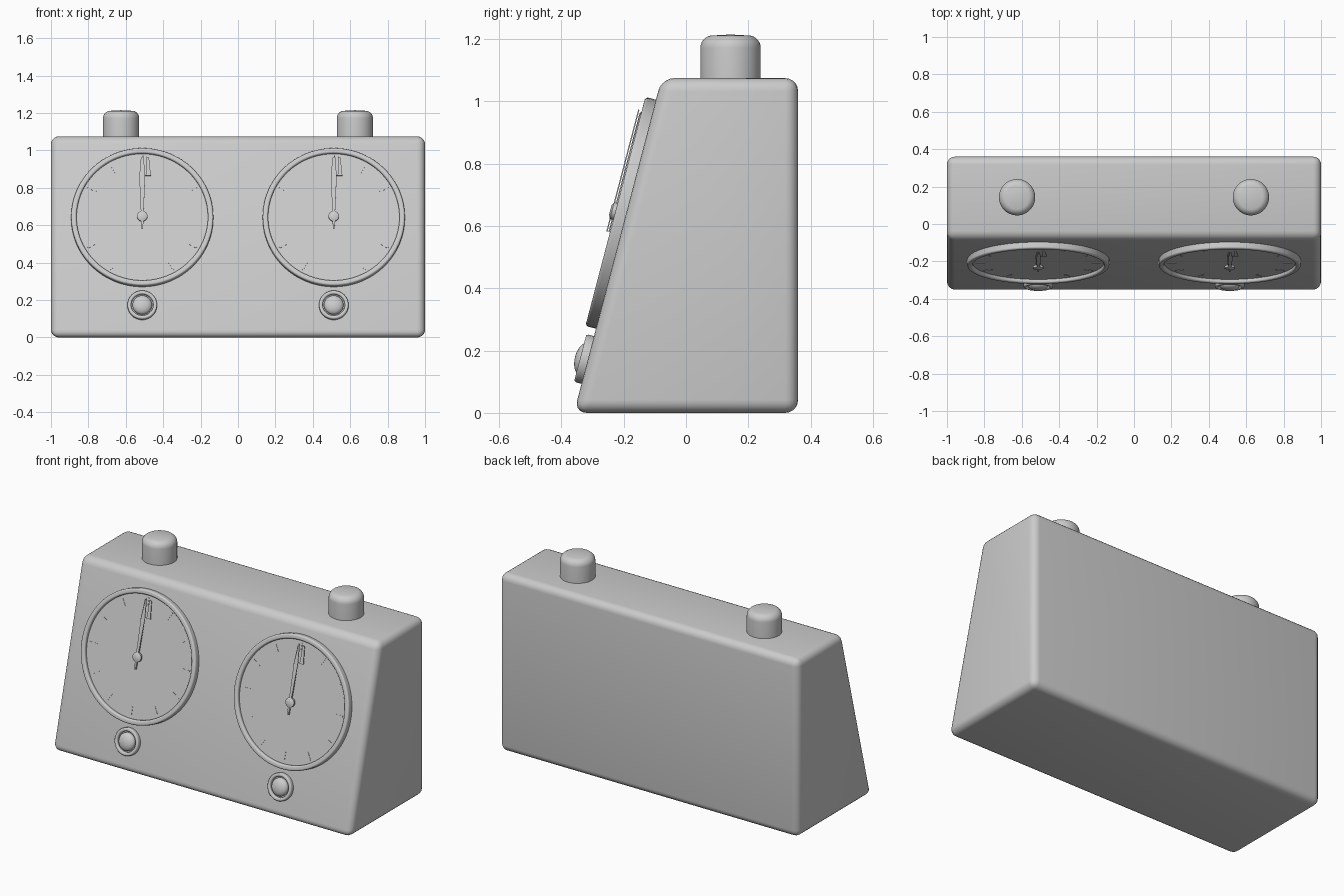
import bpy, bmesh, math
from mathutils import Matrix, Vector

cube = bpy.data.objects.get("Cube")
if cube:
    bpy.data.objects.remove(cube, do_unlink=True)

grey = bpy.data.materials.new("light grey")
grey.use_nodes = True
grey.diffuse_color = (0.6, 0.6, 0.6, 1)
grey.node_tree.nodes["Principled BSDF"].inputs["Base Color"].default_value = (0.6, 0.6, 0.6, 1)

SLOPE = 0.262                     # forward lean of the front face
TILT = math.pi / 2 - math.atan(SLOPE)


def front_y(z):
    return -0.36 + SLOPE * z


def on_front(x, z):
    """Frame on the front face: local z points out, local y up the slope."""
    return Matrix.Translation((x, front_y(z), z)) @ Matrix.Rotation(TILT, 4, 'X')


def finish(name, bm, matrix=Matrix()):
    bmesh.ops.recalc_face_normals(bm, faces=bm.faces)
    mesh = bpy.data.meshes.new(name)
    bm.to_mesh(mesh)
    bm.free()
    mesh.materials.append(grey)
    ob = bpy.data.objects.new(name, mesh)
    bpy.context.collection.objects.link(ob)
    ob.matrix_world = matrix
    bpy.ops.object.select_all(action='DESELECT')
    ob.select_set(True)
    bpy.context.view_layer.objects.active = ob
    bpy.ops.object.shade_smooth_by_angle(angle=math.radians(35))
    return ob


def prism(bm, points, z0, z1):
    """Extrude a flat outline between two heights."""
    face = bm.faces.new([bm.verts.new((x, y, z0)) for x, y in points])
    new = bmesh.ops.extrude_face_region(bm, geom=[face])["geom"]
    verts = [g for g in new if isinstance(g, bmesh.types.BMVert)]
    bmesh.ops.translate(bm, vec=(0, 0, z1 - z0), verts=verts)


def lathe(name, profile, matrix, steps=64):
    """Turn a radius/height profile about local z."""
    bm = bmesh.new()
    verts = [bm.verts.new((r, 0, h)) for r, h in profile]
    edges = [bm.edges.new(pair) for pair in zip(verts, verts[1:])]
    bmesh.ops.spin(bm, geom=verts + edges, cent=(0, 0, 0), axis=(0, 0, 1),
                   angle=math.tau, steps=steps, use_merge=True)
    bmesh.ops.remove_doubles(bm, verts=bm.verts, dist=1e-5)
    return finish(name, bm, matrix)


def arc(cr, ch, radius, start, end, n=6):
    angles = [math.radians(start + (end - start) * i / n) for i in range(n + 1)]
    return [(cr + radius * math.cos(a), ch + radius * math.sin(a)) for a in angles]


# Wedge-shaped case with rounded edges
bm = bmesh.new()
prism(bm, [(0.36, 0), (0.36, 1.075), (front_y(1.075), 1.075), (front_y(0), 0)], -1, 1)
bmesh.ops.bevel(bm, geom=bm.edges[:], offset=0.042, segments=5, profile=0.5, affect='EDGES')
# profile (y, z) extruded along x
bmesh.ops.transform(bm, verts=bm.verts,
                    matrix=Matrix(((0, 0, 1, 0), (1, 0, 0, 0), (0, 1, 0, 0), (0, 0, 0, 1))))
finish("case", bm)

for side, s in (("right", -1), ("left", 1)):
    dial = on_front(s * 0.512, 0.638)

    # Round bezel and dial plate
    lathe(side + "_bezel",
          [(0.38, -0.01)] + arc(0.37, 0.025, 0.01, 0, 90) + arc(0.361, 0.025, 0.01, 90, 180)
          + [(0.351, 0.01)], dial, 96)
    lathe(side + "_dial", [(0.356, -0.005), (0.356, 0.015), (0, 0.015)], dial, 96)

    # Hour marks
    bm = bmesh.new()
    for i in range(12):
        turn = Matrix.Rotation(math.tau * i / 12, 2)
        outline = [(-0.004, 0.285), (0.004, 0.285), (0.004, 0.335), (-0.004, 0.335)]
        prism(bm, [turn @ Vector(p) for p in outline], 0.014, 0.017)
    finish(side + "_hour_marks", bm, dial)

    # Two tapered hands, one just behind the other
    for name, lean, length, h in (("minute_hand", -0.012, 0.335, 0.043),
                                  ("hour_hand", 0.012, 0.325, 0.036)):
        bm = bmesh.new()
        prism(bm, [(-0.004, -0.07), (0.004, -0.07), (0.007, 0.02), (0.013, 0.22),
                   (0.003, length), (-0.003, length), (-0.013, 0.22), (-0.007, 0.02)],
              h, h + 0.004)
        finish(side + "_" + name, bm, dial @ Matrix.Rotation(lean, 4, 'Z'))

    # Hanging flag beside the hand tip
    bm = bmesh.new()
    prism(bm, [(0.014, 0.225), (0.046, 0.225), (0.036, 0.325), (0.022, 0.33), (0.022, 0.235)],
          0.034, 0.038)
    finish(side + "_flag", bm, dial)

    # Hub pin
    lathe(side + "_hub", [(0.012, 0.01), (0.012, 0.034), (0.028, 0.034), (0.028, 0.046),
                          (0.015, 0.052), (0, 0.052)], dial, 24)

    # Winding knob: collar with a domed centre
    knob = on_front(s * 0.512, 0.17)
    lathe(side + "_knob_collar",
          [(0.079, -0.01)] + arc(0.071, 0.017, 0.008, 0, 90) + arc(0.067, 0.017, 0.008, 90, 180)
          + [(0.059, 0.008), (0, 0.008)], knob, 48)
    dome = [(0.052 * math.cos(a), 0.015 + 0.027 * math.sin(a))
            for a in (math.pi / 2 * i / 8 for i in range(9))]
    lathe(side + "_knob_dome", [(0.052, 0)] + dome, knob, 48)

    # Push button on top
    lathe(side + "_button",
          [(0, 1.05), (0.097, 1.05)] + arc(0.057, 1.172, 0.04, 0, 80) + [(0, 1.215)],
          Matrix.Translation((s * 0.625, 0.143, 0)), 48)
